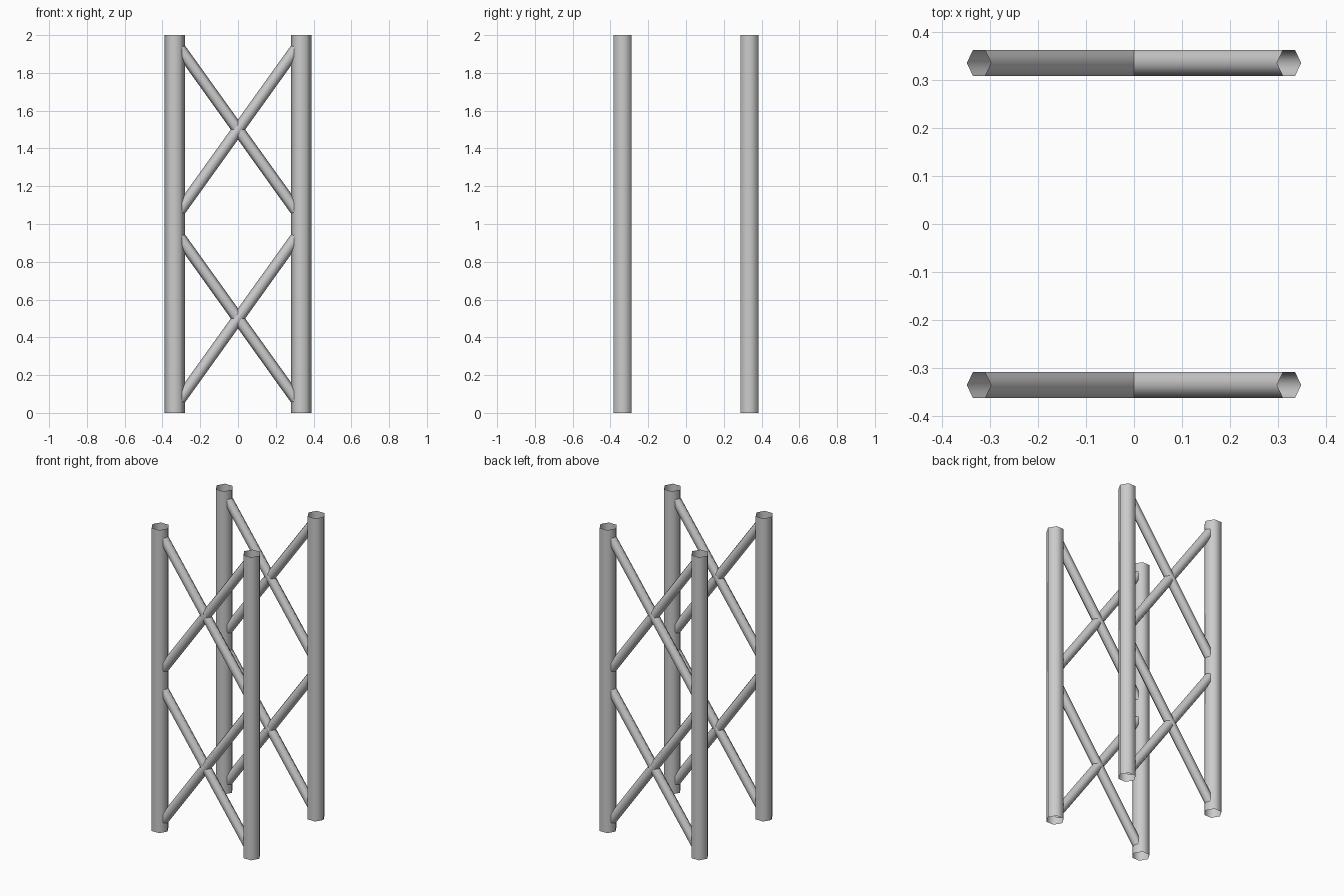
import bpy
import bmesh
from math import atan2, hypot, pi
from mathutils import Matrix

HALF = 0.335          # post centres in x and y
POST_R = 0.055
BRACE_R = 0.031
BRACE_X = 0.3225      # reach of a brace from the middle
BRACE_Z = 0.45

cube = bpy.data.objects.get("Cube")
if cube:
    bpy.data.objects.remove(cube, do_unlink=True)

steel = bpy.data.materials.new("light_grey_steel")
steel.use_nodes = True
grey = (0.6, 0.6, 0.6, 1)
steel.diffuse_color = grey
steel.node_tree.nodes["Principled BSDF"].inputs["Base Color"].default_value = grey


def hex_tube(name, radius, length, location, tilt=0.0):
    """Open six-sided tube with corners toward +x and -x, tilted about y."""
    bm = bmesh.new()
    bmesh.ops.create_cone(bm, cap_ends=False, segments=6, radius1=radius,
                          radius2=radius, depth=length,
                          matrix=Matrix.Rotation(pi / 2, 4, 'Z'))
    bmesh.ops.recalc_face_normals(bm, faces=bm.faces)
    # make sure the walls face outward
    for face in bm.faces:
        centre = face.calc_center_median()
        if face.normal.x * centre.x + face.normal.y * centre.y < 0:
            face.normal_flip()
        face.smooth = True
    mesh = bpy.data.meshes.new(name)
    bm.to_mesh(mesh)
    bm.free()
    mesh.materials.append(steel)
    obj = bpy.data.objects.new(name, mesh)
    obj.location = location
    obj.rotation_euler.y = tilt
    bpy.context.collection.objects.link(obj)


brace_length = 2 * hypot(BRACE_X, BRACE_Z)
brace_tilt = atan2(BRACE_X, BRACE_Z)

for side, y in (("front", -HALF), ("back", HALF)):
    # upright posts
    for hand, x in (("left", HALF), ("right", -HALF)):
        hex_tube(f"{side}_{hand}_post", POST_R, 2, (x, y, 1))
    # crossed braces, two bays high
    for bay, z in (("lower", 0.5), ("upper", 1.5)):
        for lean, sign in (("left", 1), ("right", -1)):
            hex_tube(f"{side}_{bay}_brace_rising_{lean}", BRACE_R,
                     brace_length, (0, y, z), sign * brace_tilt)
